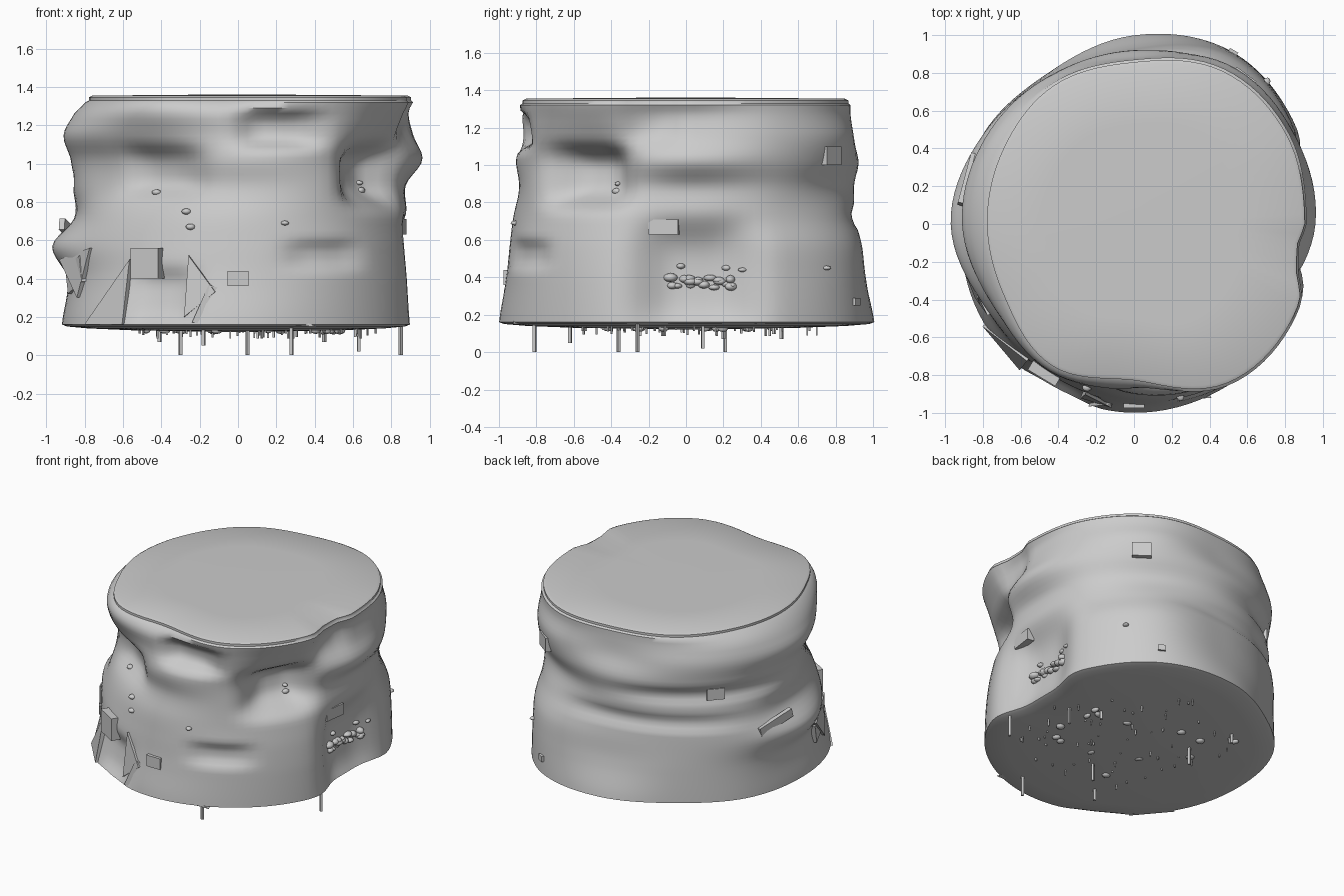
import bpy, bmesh, math, random
from mathutils import Vector, Matrix, Euler

if "Cube" in bpy.data.objects:
    bpy.data.objects.remove(bpy.data.objects["Cube"])

random.seed(4)

# Rock radius: one row per height, columns every 30 degrees from +x
HEIGHTS = [0.15, 0.40, 0.57, 0.72, 0.88, 1.02, 1.15, 1.27, 1.33]
RADII = [
    "95 100 105 100 92 93 92 95 98 100 99 98",
    "93 99 104 94 91 92 89 90 93 96 98 97",
    "92 98 102 92 90 93 97 90 90 94 97 95",
    "90 94 96 90 89 90 85 85 86 92 95 92",
    "87 93 91 90 88 88 86 80 79 88 94 89",
    "96 97 96 92 90 89 87 80 80 90 94 88",
    "91 97 98 88 90 91 91 86 85 88 96 90",
    "89 95 95 87 87 87 85 85 90 88 98 96",
    "92 95 95 87 86 81 79 80 88 84 99 99",
]
TABLE = [[int(v) / 100 for v in row.split()] for row in RADII]

# Eroded hollows: angle, height, half width in degrees, half height, depth
HOLLOWS = [(3, 0.38, 19, 0.30, 0.15), (-37, 0.94, 15, 0.15, 0.17),
           (-76, 1.18, 13, 0.09, 0.10), (240, 0.96, 17, 0.12, 0.07),
           (-62, 0.52, 12, 0.07, 0.04), (245, 0.30, 11, 0.14, 0.06),
           (-12, 1.32, 9, 0.2, 0.05), (110, 0.72, 40, 0.05, 0.025),
           (135, 0.92, 40, 0.05, 0.025)]


def spline(a, b, c, d, t):
    return b + 0.5 * t * (c - a + t * (2*a - 5*b + 4*c - d + t * (3*(b - c) + d - a)))


def radius(ang, z):
    """Smooth lookup of the rock radius, minus the hollows."""
    deg = math.degrees(ang) % 360
    u = deg / 30
    i, f = int(u), u - int(u)
    z = min(max(z, HEIGHTS[0]), HEIGHTS[-1])
    k = max(j for j in range(len(HEIGHTS) - 1) if HEIGHTS[j] <= z + 1e-9)
    t = (z - HEIGHTS[k]) / (HEIGHTS[k + 1] - HEIGHTS[k])
    cols = []
    for r in (k - 1, k, k + 1, k + 2):
        row = TABLE[min(max(r, 0), len(TABLE) - 1)]
        cols.append(spline(*[row[(i + n) % 12] for n in (-1, 0, 1, 2)], f))
    res = spline(*cols, t)
    for a, h, wa, wh, depth in HOLLOWS:
        da = ((deg - a + 180) % 360 - 180) / wa
        res -= depth * math.exp(-da**4 - ((z - h) / wh)**4)
    return res


def finish(name, bm, smooth=None):
    bmesh.ops.recalc_face_normals(bm, faces=bm.faces)
    me = bpy.data.meshes.new(name)
    bm.to_mesh(me)
    bm.free()
    ob = bpy.data.objects.new(name, me)
    bpy.context.collection.objects.link(ob)
    if smooth:
        bpy.context.view_layer.objects.active = ob
        ob.select_set(True)
        bpy.ops.object.shade_smooth_by_angle(angle=math.radians(smooth))
        ob.select_set(False)
    return ob


# Rock body: rings from the centre of the underside to the centre of the top
N = 108
rings = [(0.3, 0.125), (0.6, 0.13), (0.85, 0.14), (0.97, 0.15)]
rings += [(1, 0.16 + 1.16 * i / 40) for i in range(41)]
rings += [(0.985, 1.33), (0.985, 1.346), (0.965, 1.355), (0.6, 1.358), (0.3, 1.36)]
bm = bmesh.new()
loops = []
for s, z in rings:
    ring = []
    for j in range(N):
        a = 2 * math.pi * j / N
        r = s * radius(a, z)
        ring.append(bm.verts.new((r * math.cos(a), r * math.sin(a), z)))
    loops.append(ring)
for lo, hi in zip(loops, loops[1:]):
    for j in range(N):
        bm.faces.new((lo[j], lo[(j+1) % N], hi[(j+1) % N], hi[j]))
for ring, z in ((loops[0], 0.12), (loops[-1], 1.361)):
    c = bm.verts.new((0, 0, z))
    for j in range(N):
        bm.faces.new((ring[j], ring[(j+1) % N], c))
finish("rock_body", bm, 50)


# Hanging roots: long ones where visible, short ones scattered underneath
def add_prism(bm, x, y, z0, z1, w):
    bmesh.ops.create_cube(bm, size=1, matrix=Matrix.LocRotScale(
        Vector((x, y, (z0 + z1) / 2)),
        Euler((0, 0, random.random() * 3)), Vector((w, w, z1 - z0))))


bm = bmesh.new()
for x, y, z in [(0.85, -0.26, 0), (-0.3, 0.21, 0), (0.28, -0.81, 0), (0.05, -0.36, 0.0),
                (0.63, 0.09, 0.02), (-0.18, -0.62, 0.05), (-0.41, 0.51, 0.07), (0.45, 0.2, 0.07)]:
    add_prism(bm, x, y, z, 0.17, 0.016)
for _ in range(55):
    a, r = random.random() * 6.28, 0.7 * math.sqrt(random.random())
    add_prism(bm, 0.08 + r * math.cos(a), r * math.sin(a), random.uniform(0.085, 0.12), 0.17, 0.009)
finish("hanging_roots", bm)


# Pebbles: squashed low spheres
def add_pebble(bm, p, size):
    sc = Vector((size, size * random.uniform(0.6, 1), size * random.uniform(0.45, 0.7)))
    bmesh.ops.create_icosphere(bm, subdivisions=2, radius=1, matrix=Matrix.LocRotScale(
        p, Euler((0, 0, random.random() * 6)), sc))


def on_side(deg, z, out=0.0):
    a = math.radians(deg)
    r = radius(a, z) + out
    return Vector((r * math.cos(a), r * math.sin(a), z))


bm = bmesh.new()
for i in range(20):
    y = random.uniform(-0.12, 0.33)
    add_pebble(bm, on_side(math.degrees(math.asin(y / 0.85)), random.uniform(0.34, 0.4)),
               random.uniform(0.025, 0.04))
for deg, z in [(-2, 0.46), (15, 0.45), (20, 0.44), (-30, 0.9), (-30, 0.86), (236, 0.85),
               (252, 0.75), (254, 0.67), (285, 0.69), (47, 0.45)]:
    add_pebble(bm, on_side(deg, z), 0.026)
for _ in range(14):
    add_pebble(bm, Vector((random.uniform(-0.5, 0.6), random.uniform(-0.5, 0.5), 0.128)), 0.03)
finish("pebbles", bm, 40)


# Stone blocks and thin slabs sunk in the sides: angle, height, depth, width, tall, tilt
bm = bmesh.new()
for deg, z, d, w, h, tilt in [
        (239, 0.48, 0.08, 0.17, 0.16, 0.0), (270, 0.40, 0.03, 0.11, 0.08, 0.0),
        (-8, 0.67, 0.05, 0.16, 0.08, 0.0), (53, 1.05, 0.04, 0.13, 0.10, 0.0),
        (60, 0.27, 0.03, 0.05, 0.04, 0.0), (138, 0.92, 0.04, 0.12, 0.08, 0.0),
        (165, 0.65, 0.03, 0.28, 0.06, 0.25), (200, 0.42, 0.04, 0.22, 0.14, 0.3)]:
    m = Matrix.Translation(on_side(deg, z)) @ Matrix.Rotation(math.radians(deg), 4, 'Z') \
        @ Matrix.Rotation(tilt, 4, 'X') @ Matrix.Diagonal((d, w, h, 1))
    bmesh.ops.create_cube(bm, size=1, matrix=m)
finish("stone_blocks", bm)

# Pointed shards leaning against the foot of the rock: angle and height of three corners
bm = bmesh.new()
for tri in [((232, 0.16), (214, 0.16), (232, 0.5)), ((254, 0.52), (253, 0.2), (263, 0.33)),
            ((261, 0.37), (294, 0.15), (256, 0.17)), ((190, 0.5), (212, 0.56), (205, 0.3))]:
    outer = [bm.verts.new(on_side(a, z, 0.015)) for a, z in tri]
    inner = [bm.verts.new(on_side(a, z, -0.05)) for a, z in tri]
    bm.faces.new(outer)
    bm.faces.new(inner[::-1])
    for i in range(3):
        bm.faces.new((outer[i], inner[i], inner[(i+1) % 3], outer[(i+1) % 3]))
finish("leaning_shards", bm)
